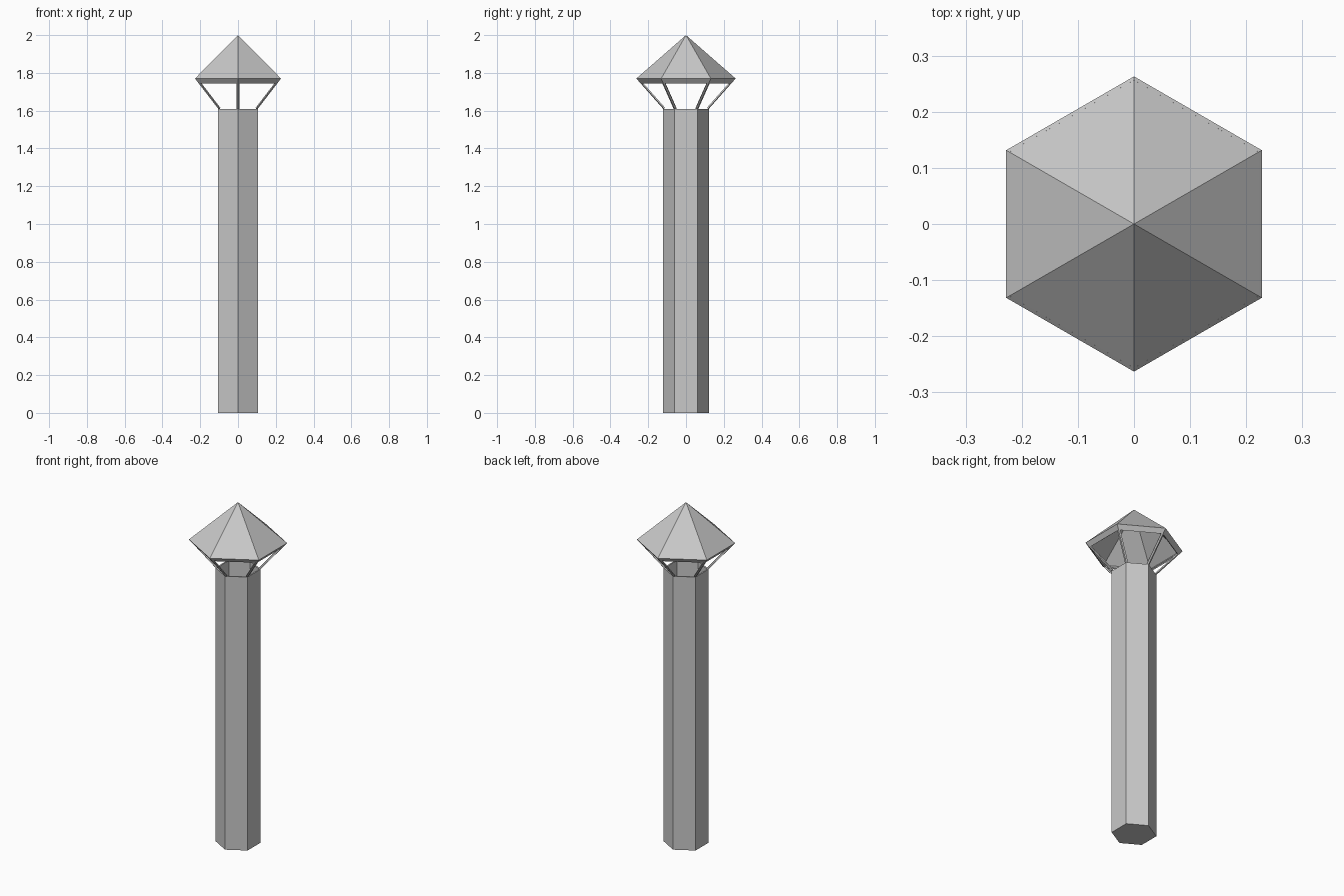
import bpy
import math
from mathutils import Vector

cube = bpy.data.objects.get("Cube")
if cube:
    bpy.data.objects.remove(cube, do_unlink=True)

SIDES = 6
POST_R, POST_TOP = 0.121, 1.61
EAVE_R, EAVE_Z = 0.263, 1.77
LIP_Z, APEX_Z = 1.745, 2.0
STRUT_W, WALL = 0.01, 0.008

grey = bpy.data.materials.new("plain grey")
grey.use_nodes = True
colour = (0.58, 0.58, 0.58, 1)
grey.diffuse_color = colour
grey.node_tree.nodes["Principled BSDF"].inputs["Base Color"].default_value = colour


def ring(radius, z):
    """Hexagon corners, with one corner pointing to the front."""
    angles = [math.radians(-90 + 360 * i / SIDES) for i in range(SIDES)]
    return [Vector((radius * math.cos(a), radius * math.sin(a), z)) for a in angles]


def shell(name, verts, faces):
    """Thin-walled object whose thickness grows inward."""
    mesh = bpy.data.meshes.new(name)
    mesh.from_pydata(verts, [], faces)
    mesh.materials.append(grey)
    obj = bpy.data.objects.new(name, mesh)
    bpy.context.collection.objects.link(obj)
    solid = obj.modifiers.new("wall", "SOLIDIFY")
    solid.thickness = WALL
    solid.offset = -1
    solid.use_even_offset = True
    return obj


def around(i):
    return i, (i + 1) % SIDES


# Hollow post, closed at the bottom and open at the top
shell("post", ring(POST_R, 0) + ring(POST_R, POST_TOP),
      [(a, b, b + SIDES, a + SIDES) for a, b in map(around, range(SIDES))]
      + [tuple(reversed(range(SIDES)))])

# Pointed roof, open underneath
shell("roof", ring(EAVE_R, EAVE_Z) + [Vector((0, 0, APEX_Z))],
      [(a, b, SIDES) for a, b in map(around, range(SIDES))])

# Flared window frame: corner struts below a narrow lip under the eaves
t = (LIP_Z - POST_TOP) / (EAVE_Z - POST_TOP)
lip_r = POST_R + (EAVE_R - POST_R) * t
low, lip, eave = ring(POST_R, POST_TOP), ring(lip_r, LIP_Z), ring(EAVE_R, EAVE_Z)
verts = low + lip + eave
faces = []
for a, b in map(around, range(SIDES)):
    along = (low[b] - low[a]).normalized() * STRUT_W
    n = len(verts)
    verts += [low[a] + along, low[b] - along, lip[a] + along, lip[b] - along]
    la, lb, ea, eb = a + SIDES, b + SIDES, a + 2 * SIDES, b + 2 * SIDES
    faces += [(a, n, n + 2, la), (n + 1, b, lb, n + 3),
              (la, n + 2, n + 3, lb, eb, ea)]
shell("window_frame", verts, faces)
